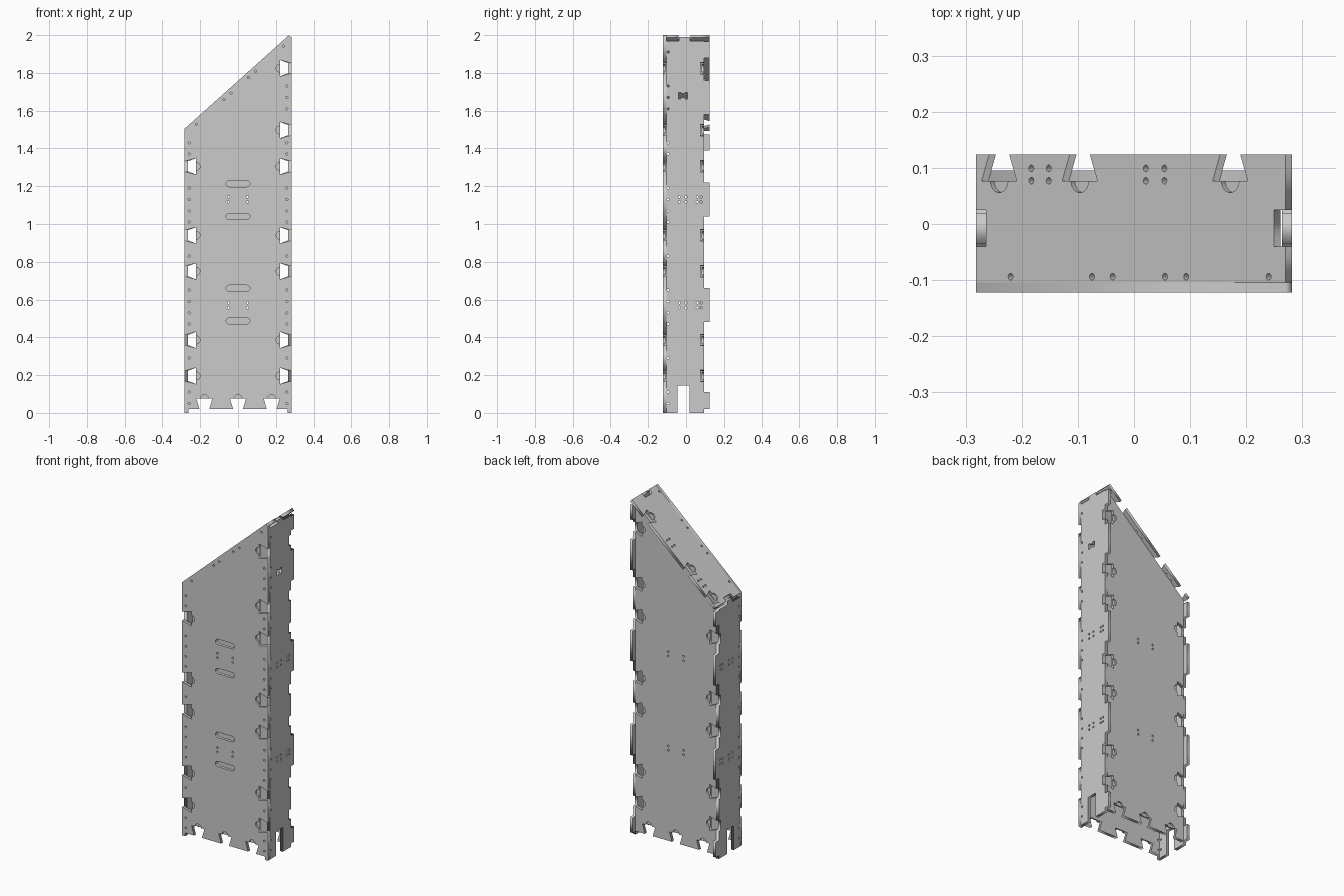
import bpy, bmesh, math
from mathutils import Matrix, Vector

if "Cube" in bpy.data.objects:
    bpy.data.objects.remove(bpy.data.objects["Cube"])

T = 0.018                                    # sheet thickness
W = 0.282                                    # half width
SLOPE = 0.495 / 0.552
ANG = math.atan(SLOPE)
Z_L = [0.196, 0.386, 0.75, 0.94, 1.305]      # dovetail heights, low side
Z_R = Z_L + [1.497, 1.825]                   # dovetail heights, tall side
X_B = [-0.178, 0.0, 0.178]                   # dovetails along the foot


def top(x):
    return 1.505 + (x + W) * SLOPE


def circle(x, y, r=0.006, n=10):
    return [(x + r * math.cos(2 * math.pi * i / n), y + r * math.sin(2 * math.pi * i / n)) for i in range(n)]


def stadium(x, y, hw, r):
    pts = []
    for s, a0 in ((1, -90), (-1, 90)):
        for i in range(9):
            a = math.radians(a0 + i * 22.5)
            pts.append((x + s * (hw - r) + r * math.cos(a), y + r * math.sin(a)))
    return pts


def rect(x0, x1, y0, y1):
    return [(x0, y0), (x1, y0), (x1, y1), (x0, y1)]


def frame(origin, a, b):
    a, b = Vector(a), Vector(b)
    m = Matrix((a, b, a.cross(b))).transposed().to_4x4()
    m.translation = origin
    return m


def to_object(name, mesh, matrix):
    ob = bpy.data.objects.new(name, mesh)
    ob.matrix_world = matrix
    bpy.context.collection.objects.link(ob)
    return ob


def evaluated_mesh(ob):
    bpy.context.view_layer.update()
    dg = bpy.context.evaluated_depsgraph_get()
    return bpy.data.meshes.new_from_object(ob.evaluated_get(dg), depsgraph=dg)


def panel(name, loops, matrix, pockets=(), out=1):
    """Sheet from an outline plus hole loops, with round pockets on its outer face."""
    cu = bpy.data.curves.new(name, 'CURVE')
    cu.dimensions, cu.fill_mode, cu.extrude = '2D', 'BOTH', T / 2
    for loop in loops:
        sp = cu.splines.new('POLY')
        sp.points.add(len(loop) - 1)
        for p, (x, y) in zip(sp.points, loop):
            p.co = (x, y, 0, 1)
        sp.use_cyclic_u = True
    tmp = to_object(name + "_outline", cu, matrix)
    me = evaluated_mesh(tmp)
    bpy.data.objects.remove(tmp)
    bm = bmesh.new()
    bm.from_mesh(me)
    bmesh.ops.remove_doubles(bm, verts=bm.verts, dist=1e-5)
    bmesh.ops.recalc_face_normals(bm, faces=bm.faces)
    bm.to_mesh(me)
    bm.free()
    ob = to_object(name, me, matrix)
    if pockets:
        bm = bmesh.new()
        for x, y in pockets:
            bmesh.ops.create_cone(bm, cap_ends=True, segments=24, radius1=0.021, radius2=0.021,
                                  depth=0.02, matrix=Matrix.Translation((x, y, out * 0.009)))
        cm = bpy.data.meshes.new(name + "_cutter")
        bm.to_mesh(cm)
        bm.free()
        cut = to_object(name + "_cutter", cm, matrix)
        cut.hide_render = True
        mod = ob.modifiers.new("pockets", 'BOOLEAN')
        mod.operation, mod.solver, mod.object = 'DIFFERENCE', 'EXACT', cut
        res = evaluated_mesh(ob)
        ob.modifiers.clear()
        ob.data = res
        bpy.data.objects.remove(cut)
    return ob


def dove(c, edge, inner, n=0.027, w=0.043):
    """Dovetail notch as (along, across) points."""
    return [(c - n, edge), (c - w, inner), (c + w, inner), (c + n, edge)]


def quad_holes(a0, a1):
    return [circle(a, z + d) for z in (0.57, 1.13) for a in (a0, a1) for d in (-0.013, 0.013)]


def edge_holes(a, zs, zmax):
    return [circle(a, 0.05 + 0.06 * i) for i in range(40)
            if 0.05 + 0.06 * i < zmax and all(abs(0.05 + 0.06 * i - z) > 0.055 for z in zs)]


def wide_outline(e, corner, drop):
    """Front or back sheet: foot, tall edge, slanted top, low edge."""
    pts = [(-e, corner), (-0.262, corner), (-0.262, 0.02)] if corner < 0.02 else [(-e, 0.02)]
    for c in X_B:
        pts += dove(c, 0.02, 0.075, 0.026, 0.042)
    pts += [(0.262, 0.02), (0.262, corner), (e, corner)] if corner < 0.02 else [(e, 0.02)]
    for c in Z_R:
        pts += [(x, z) for z, x in dove(c, e, 0.222)]
    pts += [(e, 1.987 - drop), (0.27, 2.0 - drop)] if e > 0.27 else [(e, top(e) - drop)]
    pts += [(-e, top(-e) - drop)]
    for c in reversed(Z_L):
        pts += [(x, z) for z, x in reversed(dove(c, -e, -0.222))]
    return pts


wide_pockets = [(0.222, z) for z in Z_R] + [(-0.222, z) for z in Z_L] + [(x, 0.075) for x in X_B]
slant = [-0.22, -0.075, -0.038, 0.055, 0.093, 0.24]

# front sheet with hand slots and fixing holes
holes = [stadium(0, z, 0.063, 0.016) for z in (0.487, 0.66, 1.04, 1.213)] + quad_holes(-0.05, 0.05)
holes += edge_holes(-0.258, Z_L, 1.46) + edge_holes(0.258, Z_R, 1.91)
holes += [circle(x, top(x) - 0.032) for x in slant]
panel("front_panel", [wide_outline(W, 0.0, 0)] + holes,
      frame((0, -0.113, 0), (1, 0, 0), (0, 0, 1)), wide_pockets)

# back sheet, set in from the rear flanges
panel("back_panel", [wide_outline(0.264, 0.02, T / math.cos(ANG))] + quad_holes(-0.05, 0.05),
      frame((0, 0.086, 0), (1, 0, 0), (0, 0, 1)), wide_pockets, -1)


# side sheets with foot slot, rear flanges and top tab
def side(name, sx, zs, flanges, zt, ztab, extra):
    pts = [(-0.104, 0), (-0.045, 0), (-0.045, 0.145), (0.018, 0.145), (0.018, 0), (0.095, 0)]
    steps = [(z - 0.03, z + 0.03, 0.077) for z in zs] + [(a, b, 0.124) for a, b in flanges]
    for a, b, y in sorted(steps):
        pts += [(0.095, a), (y, a), (y, b), (0.095, b)]
    pts += [(0.095, zt), (0.02, zt), (0.02, ztab), (-0.036, ztab), (-0.036, zt), (-0.104, zt)]
    h = quad_holes(-0.035, 0.0) + quad_holes(0.06, 0.08) + extra
    h += edge_holes(-0.094, zs, zt - 0.02)
    panel(name, [pts] + h, frame((sx * (W - T / 2), 0, 0), (0, 1, 0), (0, 0, 1)))


low = [(0.02, 0.11), (0.48, 0.66), (1.04, 1.22)]
bow = [(-0.04, 1.663), (-0.028, 1.663), (-0.024, 1.67), (-0.008, 1.67), (-0.004, 1.663), (0.008, 1.663),
       (0.008, 1.697), (-0.004, 1.697), (-0.008, 1.69), (-0.024, 1.69), (-0.028, 1.697), (-0.04, 1.697)]
side("left_panel", -1, Z_L, low + [(1.39, 1.475)], 1.481, 1.503, [])
side("right_panel", 1, Z_R, low + [(1.58, 1.76), (1.88, 1.965)], 1.97, 1.99, [bow])

# slanted top sheet with dovetailed rear edge and end notches
L = 0.552 / math.cos(ANG)
C_T = [0.056, 0.249, 0.609]
pts = [(0, -0.104), (L, -0.104), (L, -0.04), (L - 0.028, -0.04), (L - 0.028, 0.025), (L, 0.025), (L, 0.124)]
for c in reversed(C_T):
    pts += reversed(dove(c, 0.124, 0.077, 0.024, 0.042))
pts += [(0, 0.124), (0, 0.025), (0.025, 0.025), (0.025, -0.04), (0, -0.04)]
holes = [circle((x + W) / math.cos(ANG), -0.094) for x in slant]
holes += [circle((x + W) / math.cos(ANG), y) for x in (-0.183, -0.152, 0.021, 0.054) for y in (0.077, 0.099)]
u, n = Vector((math.cos(ANG), 0, math.sin(ANG))), Vector((-math.sin(ANG), 0, math.cos(ANG)))
panel("slanted_top", [pts] + holes, frame(Vector((-W, 0, 1.505)) - n * T / 2, u, (0, 1, 0)),
      [(c, 0.077) for c in C_T])
